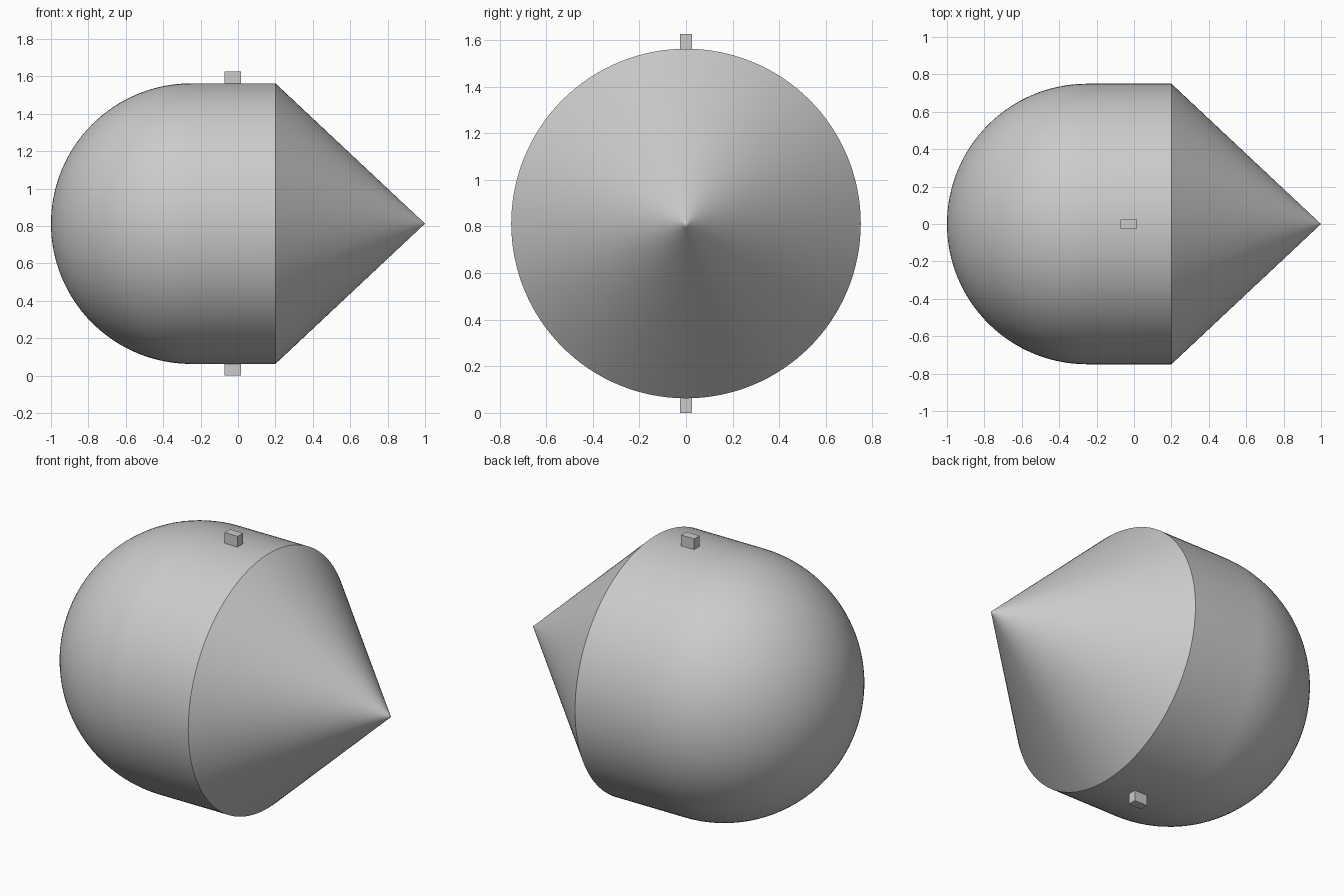
import bpy
import bmesh
from math import sin, cos, pi, radians
from mathutils import Matrix, Vector

cube = bpy.data.objects.get("Cube")
if cube:
    bpy.data.objects.remove(cube, do_unlink=True)

RADIUS = 0.75
AXIS_Z = 0.8125
DOME_X = -0.25      # centre of the round end
SHOULDER_X = 0.2    # where the cone starts
TIP_X = 1.0
SEGMENTS = 128
DOME_STEPS = 32

grey = bpy.data.materials.new("light_grey")
grey.use_nodes = True
colour = (0.6, 0.6, 0.6, 1)
grey.diffuse_color = colour
grey.node_tree.nodes["Principled BSDF"].inputs["Base Color"].default_value = colour


def make_object(name, bm):
    mesh = bpy.data.meshes.new(name)
    bmesh.ops.recalc_face_normals(bm, faces=bm.faces)
    bm.to_mesh(mesh)
    bm.free()
    mesh.materials.append(grey)
    obj = bpy.data.objects.new(name, mesh)
    bpy.context.collection.objects.link(obj)
    return obj


# Body: dome, short cylinder and cone turned around the x axis
angles = [pi / 2 * i / DOME_STEPS for i in range(DOME_STEPS + 1)]
profile = [(DOME_X - RADIUS * cos(a), RADIUS * sin(a)) for a in angles]
for t in (0, 0.5, 0.9, 0.98, 1):
    profile.append((SHOULDER_X + (TIP_X - SHOULDER_X) * t, RADIUS * (1 - t)))

bm = bmesh.new()
verts = [bm.verts.new((x, 0, AXIS_Z + r)) for x, r in profile]
edges = [bm.edges.new(pair) for pair in zip(verts, verts[1:])]
bmesh.ops.spin(bm, geom=verts + edges, cent=(0, 0, AXIS_Z), axis=(1, 0, 0),
               angle=2 * pi, steps=SEGMENTS)
bmesh.ops.remove_doubles(bm, verts=bm.verts, dist=0.0001)
body = make_object("body", bm)
bpy.ops.object.select_all(action='DESELECT')
body.select_set(True)
bpy.context.view_layer.objects.active = body
bpy.ops.object.shade_smooth_by_angle(angle=radians(30))

# Lugs: small blocks standing out of the top and bottom of the cylinder
LUG_SIZE = Vector((0.086, 0.05, 0.08))
for name, side in (("top_lug", 1), ("bottom_lug", -1)):
    bm = bmesh.new()
    bmesh.ops.create_cube(bm, size=1, matrix=Matrix.Diagonal(LUG_SIZE).to_4x4())
    z = AXIS_Z + side * (AXIS_Z - LUG_SIZE.z / 2)
    bmesh.ops.translate(bm, verts=bm.verts, vec=(-0.028, 0, z))
    make_object(name, bm)
